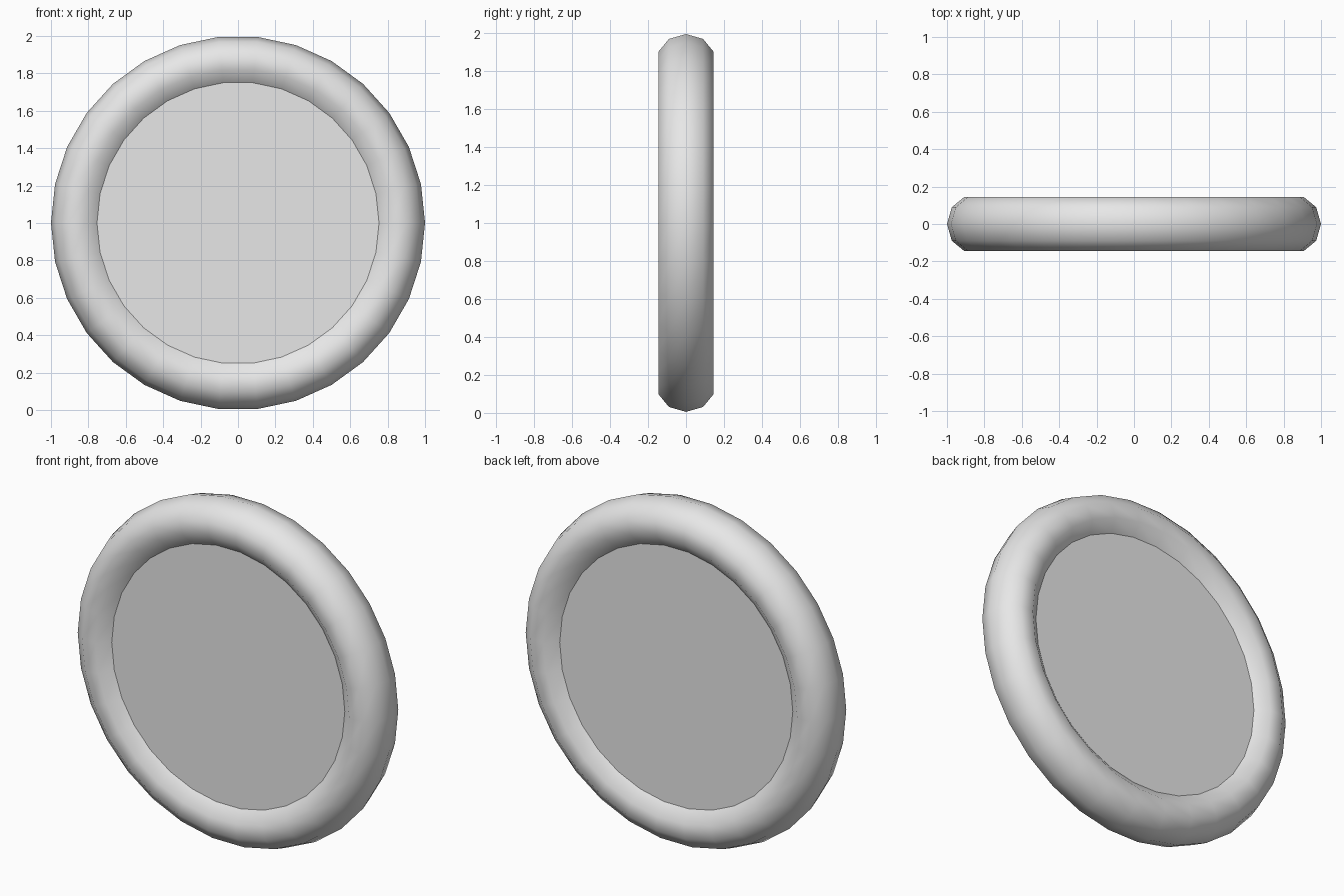
import bpy, bmesh
from math import sin, cos, tau, radians

old = bpy.data.objects.get("Cube")
if old:
    bpy.data.objects.remove(old, do_unlink=True)

SEGMENTS = 30                     # steps around the wheel
CENTRE, HALF_WIDTH, HALF_DEPTH = 0.864, 0.136, 0.153

grey = bpy.data.materials.new("plain_grey")
grey.use_nodes = True
colour = (0.8, 0.8, 0.8, 1)
grey.diffuse_color = colour
grey.node_tree.nodes["Principled BSDF"].inputs["Base Color"].default_value = colour

# Rounded rim section, left open on the inside where the discs close it
profile = [(CENTRE + HALF_WIDTH * cos(radians(a)), HALF_DEPTH * sin(radians(a)))
           for a in range(-144, 145, 36)]

bm = bmesh.new()
rings = []
for i in range(SEGMENTS):
    t = tau * i / SEGMENTS
    rings.append([bm.verts.new((r * cos(t), y, r * sin(t))) for r, y in profile])

# Smooth rim
for i, ring in enumerate(rings):
    nxt = rings[(i + 1) % SEGMENTS]
    for j in range(len(profile) - 1):
        bm.faces.new((ring[j], ring[j + 1], nxt[j + 1], nxt[j])).smooth = True

# Flat front and back discs with a crisp border
for j in (0, -1):
    disc = bm.faces.new([ring[j] for ring in rings])
    disc.smooth = False
    for edge in disc.edges:
        edge.smooth = False

bmesh.ops.recalc_face_normals(bm, faces=bm.faces)
mesh = bpy.data.meshes.new("round_disc")
bm.to_mesh(mesh)
bm.free()
mesh.materials.append(grey)
wheel = bpy.data.objects.new("round_disc", mesh)
wheel.location.z = 1
bpy.context.collection.objects.link(wheel)
